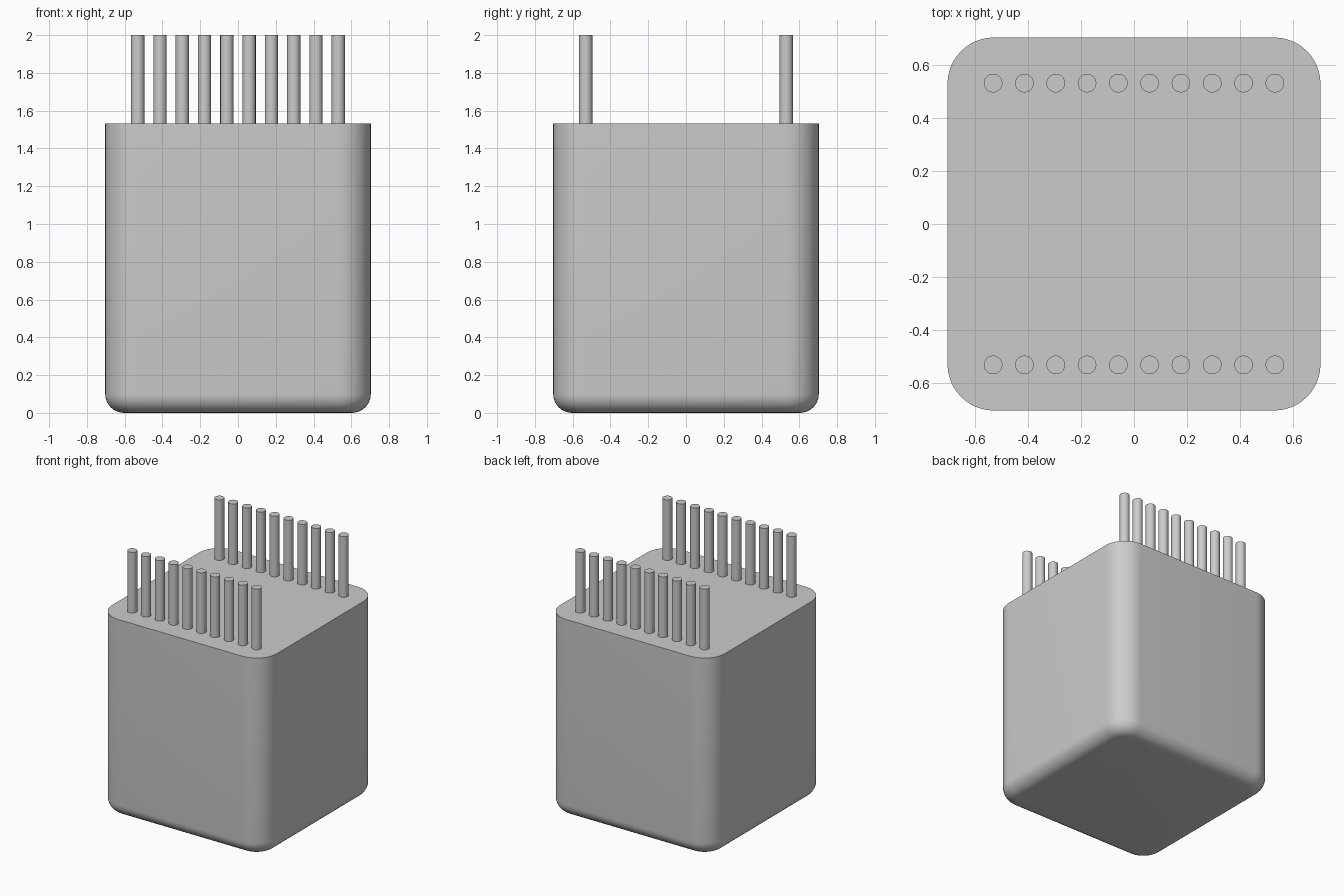
import bpy
import bmesh
import math

cube = bpy.data.objects.get("Cube")
if cube:
    bpy.data.objects.remove(cube, do_unlink=True)

HALF, TOP, HEIGHT = 0.703, 1.532, 2.0
PIN_RADIUS, PIN_SPAN, PIN_COUNT = 0.035, 0.531, 10

grey = bpy.data.materials.new("plain grey")
grey.use_nodes = True
colour = (0.6, 0.6, 0.6, 1)
grey.diffuse_color = colour
grey.node_tree.nodes["Principled BSDF"].inputs["Base Color"].default_value = colour


def finish(name, bm):
    """Turn a bmesh into a smooth-shaded object with sharp edges kept."""
    mesh = bpy.data.meshes.new(name)
    bm.to_mesh(mesh)
    bm.free()
    mesh.materials.append(grey)
    obj = bpy.data.objects.new(name, mesh)
    bpy.context.collection.objects.link(obj)
    bpy.ops.object.select_all(action="DESELECT")
    obj.select_set(True)
    bpy.context.view_layer.objects.active = obj
    bpy.ops.object.shade_smooth_by_angle(angle=math.radians(30))
    return obj


def round_edges(bm, edges, radius, segments):
    bmesh.ops.bevel(bm, geom=edges, offset=radius, segments=segments,
                    profile=0.5, affect="EDGES", clamp_overlap=True)


# Body: box with rounded upright corners, a rounded base and a sharp flat top
bm = bmesh.new()
bmesh.ops.create_cube(bm, size=1)
for v in bm.verts:
    v.co = (v.co.x * 2 * HALF, v.co.y * 2 * HALF, (v.co.z + 0.5) * TOP)
upright = [e for e in bm.edges if abs(e.verts[0].co.z - e.verts[1].co.z) > 0.1]
round_edges(bm, upright, 0.175, 12)
base = [e for e in bm.edges if all(v.co.z < 0.001 for v in e.verts)]
round_edges(bm, base, 0.1, 8)
finish("body", bm)

# Pins: one row along the front and one along the back
for row, y in (("front", -PIN_SPAN), ("back", PIN_SPAN)):
    for i in range(PIN_COUNT):
        x = -PIN_SPAN + 2 * PIN_SPAN * i / (PIN_COUNT - 1)
        bm = bmesh.new()
        bmesh.ops.create_cone(bm, cap_ends=True, segments=32,
                              radius1=PIN_RADIUS, radius2=PIN_RADIUS,
                              depth=HEIGHT - TOP)
        bmesh.ops.translate(bm, verts=bm.verts, vec=(x, y, (HEIGHT + TOP) / 2))
        finish(f"{row}_pin_{i + 1}", bm)
